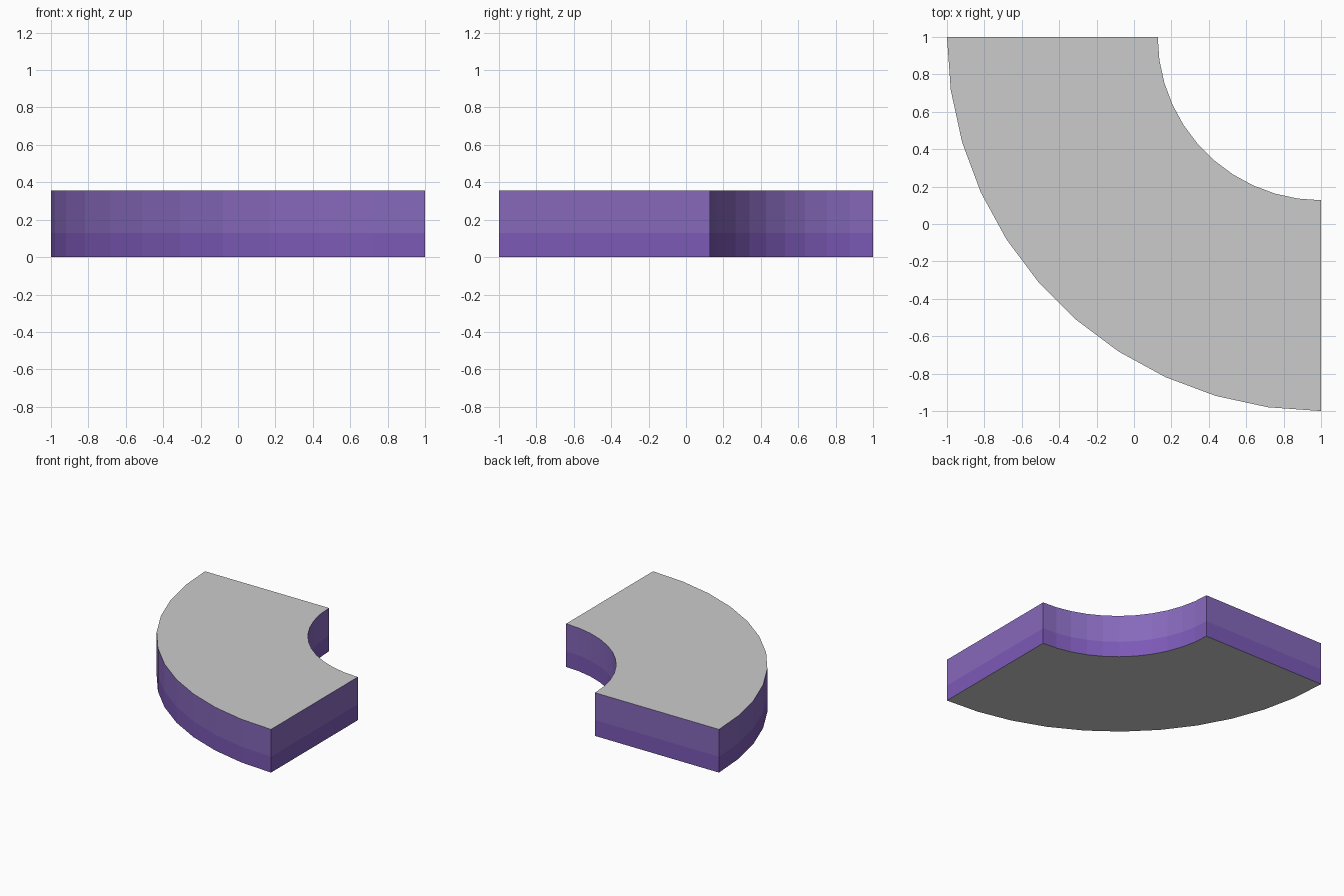
import bpy, bmesh
from math import cos, sin, pi

if "Cube" in bpy.data.objects:
    bpy.data.objects.remove(bpy.data.objects["Cube"])

SEG, R_OUT, R_IN = 11, 2.0, 0.873
LEVELS = (0.0, 0.13, 0.355)


def material(name, color):
    m = bpy.data.materials.new(name)
    m.diffuse_color = (*color, 1)
    m.use_nodes = True
    m.node_tree.nodes["Principled BSDF"].inputs["Base Color"].default_value = m.diffuse_color
    return m


def arc(radius):
    # quarter circle around the corner (1, 1), from the -x side to the -y side
    angles = [pi + pi / 2 * i / SEG for i in range(SEG + 1)]
    return [(1 + radius * cos(a), 1 + radius * sin(a)) for a in angles]


outline = arc(R_OUT) + arc(R_IN)[::-1]
n = len(outline)

# Curved slab: stacked outline rings, banded walls
bm = bmesh.new()
rings = [[bm.verts.new((x, y, z)) for x, y in outline] for z in LEVELS]
for band in range(2):
    lo, hi = rings[band], rings[band + 1]
    for i in range(n):
        j = (i + 1) % n
        bm.faces.new((lo[i], lo[j], hi[j], hi[i])).material_index = band

# Top and bottom as strips of quads between outer and inner arcs
for ring, slot in ((rings[0], 3), (rings[2], 2)):
    for i in range(SEG):
        quad = (ring[i], ring[i + 1], ring[n - 2 - i], ring[n - 1 - i])
        bm.faces.new(quad).material_index = slot
bmesh.ops.recalc_face_normals(bm, faces=bm.faces)

mesh = bpy.data.meshes.new("curved_corner_slab")
bm.to_mesh(mesh)
bm.free()
for name, color in (("lower_purple", (0.20, 0.10, 0.47)),
                    ("upper_purple", (0.24, 0.14, 0.50)),
                    ("top_grey", (0.72, 0.70, 0.72)),
                    ("bottom_grey", (0.8, 0.8, 0.8))):
    mesh.materials.append(material(name, color))
bpy.context.collection.objects.link(bpy.data.objects.new("curved_corner_slab", mesh))
